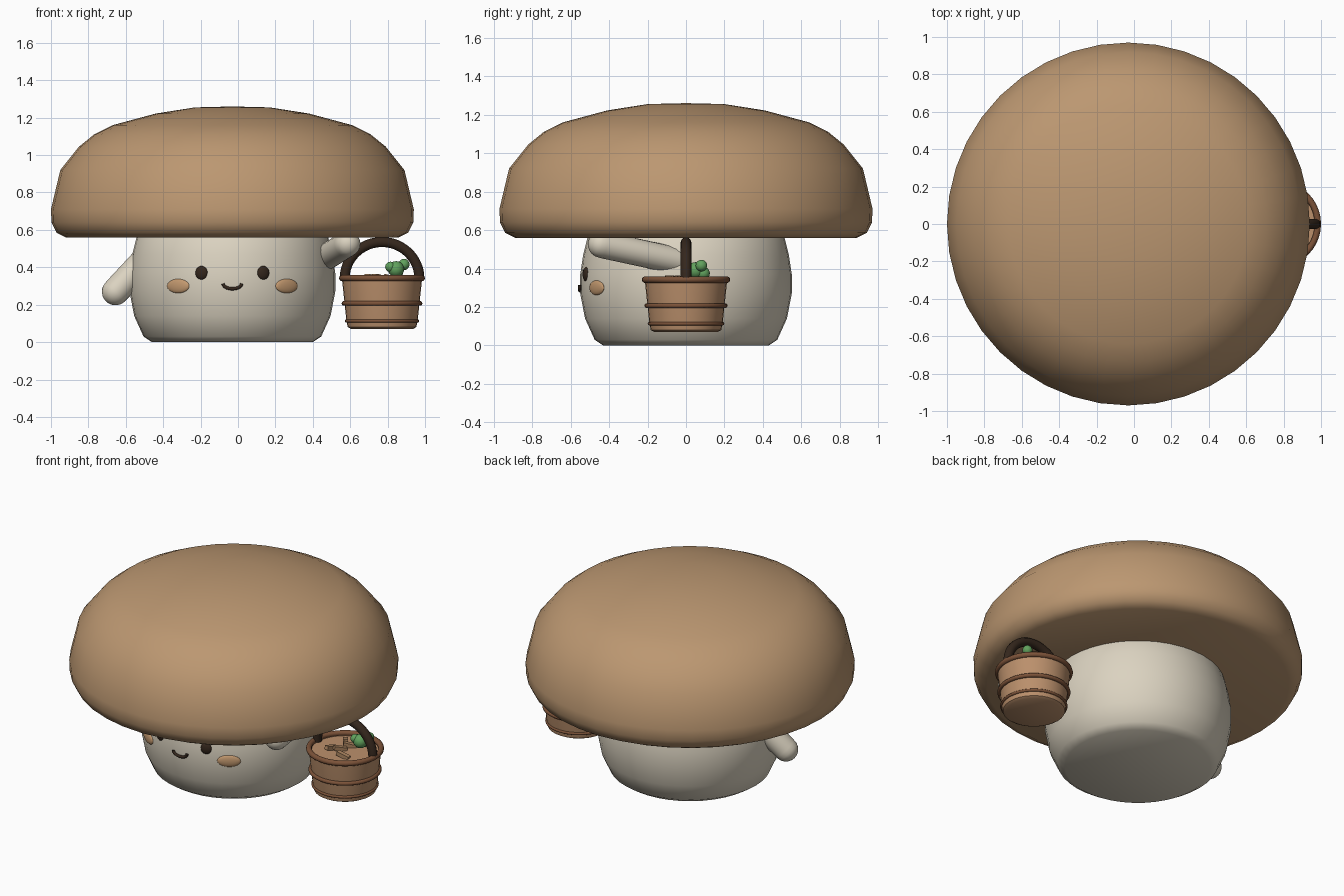
import bpy, bmesh, math
from mathutils import Vector, Matrix

if "Cube" in bpy.data.objects:
    bpy.data.objects.remove(bpy.data.objects["Cube"])

CX = -0.03          # axis of the mushroom
BX = 0.77           # axis of the basket


def mat(name, r, g, b):
    m = bpy.data.materials.new(name)
    m.diffuse_color = (r, g, b, 1)
    m.use_nodes = True
    m.node_tree.nodes["Principled BSDF"].inputs["Base Color"].default_value = m.diffuse_color
    return m


CAP = mat("cap_tan", 0.50, 0.31, 0.165)
BODY = mat("cream", 0.71, 0.65, 0.53)
DARK = mat("dark_brown", 0.035, 0.02, 0.012)
CHEEK = mat("cheek_orange", 0.55, 0.32, 0.16)
WOOD = mat("basket_wood", 0.50, 0.28, 0.15)
BAND = mat("band_brown", 0.20, 0.085, 0.04)
GREEN = mat("green", 0.12, 0.36, 0.11)
CHIP = mat("chip_wood", 0.42, 0.24, 0.12)


def finish(name, bm, material, smooth=40):
    bmesh.ops.recalc_face_normals(bm, faces=bm.faces)
    me = bpy.data.meshes.new(name)
    bm.to_mesh(me)
    bm.free()
    ob = bpy.data.objects.new(name, me)
    bpy.context.collection.objects.link(ob)
    me.materials.append(material)
    if smooth:
        bpy.ops.object.select_all(action='DESELECT')
        ob.select_set(True)
        bpy.context.view_layer.objects.active = ob
        bpy.ops.object.shade_smooth_by_angle(angle=math.radians(smooth))
    return ob


def lathe(name, profile, x, material, seg=40, smooth=40):
    """Revolve (radius, z) points around a vertical axis at x."""
    bm = bmesh.new()
    vs = [bm.verts.new((r, 0, z)) for r, z in profile]
    es = [bm.edges.new(p) for p in zip(vs, vs[1:])]
    bmesh.ops.spin(bm, geom=vs + es, cent=(0, 0, 0), axis=(0, 0, 1),
                   angle=2 * math.pi, steps=seg)
    bmesh.ops.remove_doubles(bm, verts=bm.verts, dist=1e-5)
    bmesh.ops.translate(bm, verts=bm.verts, vec=(x, 0, 0))
    return finish(name, bm, material, smooth)


def ellipsoid(name, center, radii, material, turn=0.0, seg=20):
    bm = bmesh.new()
    m = (Matrix.Translation(center) @ Matrix.Rotation(turn, 4, 'Z')
         @ Matrix.Diagonal((*radii, 1)))
    bmesh.ops.create_uvsphere(bm, u_segments=seg, v_segments=seg // 2 + 2, radius=1, matrix=m)
    return finish(name, bm, material, 60)


def capsule(name, a, b, r, material):
    """Cylinder with round ends between two points."""
    a, b = Vector(a), Vector(b)
    bm = bmesh.new()
    bmesh.ops.create_uvsphere(bm, u_segments=20, v_segments=12, radius=r)
    length = (b - a).length
    top = [v for v in bm.verts if v.co.z > 1e-5]
    mid = [e for e in bm.edges if all(abs(v.co.z) < 1e-5 for v in e.verts)]
    # stretch one hemisphere away from the other
    for v in top:
        v.co.z += length
    ring = {v for e in mid for v in e.verts}
    res = bmesh.ops.bisect_plane(bm, geom=bm.verts[:] + bm.edges[:] + bm.faces[:],
                                 plane_co=(0, 0, length * 0.98), plane_no=(0, 0, 1))
    for v in [g for g in res['geom_cut'] if isinstance(g, bmesh.types.BMVert)]:
        d = Vector((v.co.x, v.co.y))
        if d.length > 1e-5:
            d = d.normalized() * r
            v.co.x, v.co.y = d
    rot = Vector((0, 0, 1)).rotation_difference(b - a).to_matrix().to_4x4()
    bmesh.ops.transform(bm, verts=bm.verts, matrix=Matrix.Translation(a) @ rot)
    return finish(name, bm, material, 50)


def tube(name, pts, r, material, closed=False, res=3):
    """Round tube along a list of points, turned into a mesh."""
    cu = bpy.data.curves.new(name, 'CURVE')
    cu.dimensions = '3D'
    cu.bevel_depth, cu.bevel_resolution, cu.use_fill_caps = r, res, True
    sp = cu.splines.new('POLY')
    sp.points.add(len(pts) - 1)
    for p, co in zip(sp.points, pts):
        p.co = (*co, 1)
    sp.use_cyclic_u = closed
    ob = bpy.data.objects.new(name, cu)
    bpy.context.collection.objects.link(ob)
    cu.materials.append(material)
    bpy.ops.object.select_all(action='DESELECT')
    ob.select_set(True)
    bpy.context.view_layer.objects.active = ob
    bpy.ops.object.convert(target='MESH')
    bpy.ops.object.shade_smooth_by_angle(angle=math.radians(50))
    return ob


def circle(x, z, r, n=40):
    return [(x + r * math.cos(t), r * math.sin(t), z)
            for t in (2 * math.pi * i / n for i in range(n))]


# Cap with flat underside
lathe("cap", [(0, 0.56), (0.89, 0.56), (0.94, 0.585), (0.967, 0.64), (0.97, 0.71),
              (0.92, 0.92), (0.82, 1.045), (0.74, 1.11), (0.64, 1.16), (0.41, 1.222),
              (0.2, 1.255), (0, 1.26)], CX, CAP, 40, 50)

# Plump stem body
lathe("body", [(0, 0), (0.43, 0), (0.475, 0.03), (0.525, 0.14), (0.55, 0.27),
               (0.55, 0.37), (0.535, 0.47), (0.51, 0.57), (0.46, 0.64), (0, 0.64)],
      CX, BODY, 40, 50)

# Arms: one hanging, one reaching forward
capsule("hanging_arm", (-0.45, 0.0, 0.49), (-0.655, -0.09, 0.27), 0.073, BODY)
capsule("raised_arm", (0.43, 0.0, 0.43), (0.585, -0.44, 0.525), 0.07, BODY)

# Face, mirrored about the body axis
for side, tag in ((-1, "left"), (1, "right")):
    for part, dx, z, radii, m, rad in (
            ("eye", 0.165, 0.37, (0.034, 0.016, 0.037), DARK, 0.545),
            ("cheek", 0.29, 0.30, (0.07, 0.014, 0.038), CHEEK, 0.547)):
        a = side * math.asin(dx / rad)
        ellipsoid(f"{tag}_{part}", (CX + rad * math.sin(a), -rad * math.cos(a), z),
                  radii, m, a)
tube("mouth", [(CX + 0.05 * math.cos(t), -0.552, 0.313 + 0.028 * math.sin(t))
               for t in (math.pi * (1 + i / 10) for i in range(11))], 0.009, DARK)

# Basket bucket, filled just below the rim
lathe("basket", [(0, 0.07), (0.165, 0.07), (0.183, 0.08), (0.19, 0.11), (0.215, 0.345),
                 (0.2, 0.345), (0.2, 0.33), (0, 0.33)], BX, WOOD, 32)
for name, z, r, t in (("basket_rim", 0.342, 0.213, 0.017),
                      ("basket_middle_band", 0.207, 0.203, 0.013),
                      ("basket_lower_band", 0.113, 0.19, 0.009)):
    tube(name, circle(BX, z, r), t, BAND, True)
tube("basket_handle", [(BX + 0.2 * math.cos(t), 0, 0.34 + 0.195 * math.sin(t))
                       for t in (math.pi * i / 24 for i in range(25))], 0.028, DARK)

# Basket contents: wood chips and a green sprig
for i, (dx, dy, turn) in enumerate(((-0.07, -0.04, 1.3), (0.0, 0.05, 0.6),
                                    (0.05, -0.09, 0.1), (-0.02, -0.02, 0.9),
                                    (-0.06, 0.09, 2.2))):
    bm = bmesh.new()
    m = (Matrix.Translation((BX + dx, dy, 0.343)) @ Matrix.Rotation(turn, 4, 'Z')
         @ Matrix.Rotation(0.25, 4, 'Y') @ Matrix.Diagonal((0.08, 0.03, 0.025, 1)))
    bmesh.ops.create_cube(bm, size=1, matrix=m)
    finish(f"wood_chip_{i + 1}", bm, CHIP, 0)
for i, (x, y, z, r) in enumerate(((0.845, 0.05, 0.39, 0.043), (0.887, 0.08, 0.415, 0.03),
                                  (0.815, 0.04, 0.402, 0.028), (0.85, 0.09, 0.375, 0.034))):
    ellipsoid(f"green_sprig_{i + 1}", (x, y, z), (r, r, r), GREEN, 0, 16)
